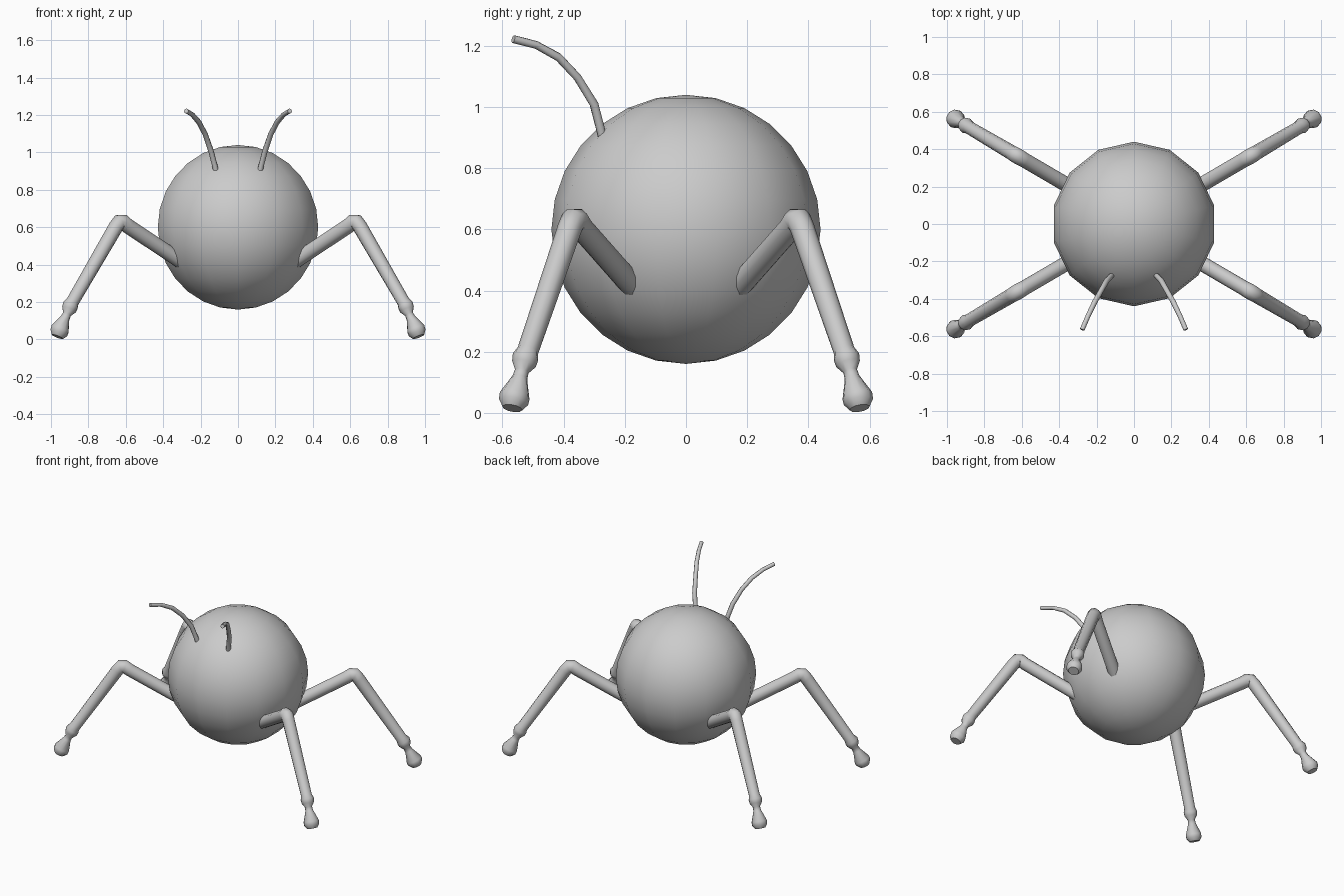
import bpy, bmesh, math
from mathutils import Vector

if "Cube" in bpy.data.objects:
    bpy.data.objects.remove(bpy.data.objects["Cube"])


def finish(name, bm, angle=50):
    bmesh.ops.recalc_face_normals(bm, faces=bm.faces)
    mesh = bpy.data.meshes.new(name)
    bm.to_mesh(mesh)
    bm.free()
    ob = bpy.data.objects.new(name, mesh)
    bpy.context.collection.objects.link(ob)
    bpy.ops.object.select_all(action='DESELECT')
    ob.select_set(True)
    bpy.context.view_layer.objects.active = ob
    bpy.ops.object.shade_smooth_by_angle(angle=math.radians(angle))
    return ob


def tube(name, path, sides, sx=1, sy=1):
    """Sweep a round section along (x, y, z, radius) points, mirrored by sx, sy."""
    bm = bmesh.new()
    pts = [Vector(p[:3]) for p in path]
    # the path lies in (or near) one vertical plane, so use its normal as side axis
    span = pts[-1] - pts[0]
    plane = Vector((span.y, -span.x, 0)).normalized()
    rings = []
    for i, p in enumerate(pts):
        t = Vector()
        if i > 0:
            t += (p - pts[i - 1]).normalized()
        if i < len(pts) - 1:
            t += (pts[i + 1] - p).normalized()
        t.normalize()
        v = t.cross(plane).normalized()
        u = v.cross(t)
        ring = []
        for k in range(sides):
            a = 2 * math.pi * k / sides
            q = p + (u * math.cos(a) + v * math.sin(a)) * path[i][3]
            ring.append(bm.verts.new((q.x * sx, q.y * sy, q.z)))
        rings.append(ring)
    for a, b in zip(rings, rings[1:]):
        for k in range(sides):
            n = (k + 1) % sides
            bm.faces.new((a[k], a[n], b[n], b[k]))
    bm.faces.new(rings[0])
    bm.faces.new(rings[-1])
    return finish(name, bm)


# Round body
bm = bmesh.new()
bmesh.ops.create_uvsphere(bm, u_segments=14, v_segments=14, radius=0.44)
bmesh.ops.translate(bm, verts=bm.verts, vec=(0, 0, 0.6))
finish("body", bm)

# Bent legs: thigh, knee, shin, flared cuff, thin ankle, foot
leg = [
    (0.27, 0.157, 0.395, 0.040),
    (0.590, 0.344, 0.607, 0.040),
    (0.614, 0.358, 0.628, 0.042),
    (0.635, 0.370, 0.628, 0.042),
    (0.653, 0.381, 0.602, 0.040),
    (0.884, 0.517, 0.203, 0.035),
    (0.896, 0.525, 0.182, 0.043),
    (0.904, 0.530, 0.160, 0.040),
    (0.914, 0.537, 0.136, 0.023),
    (0.924, 0.543, 0.115, 0.025),
    (0.951, 0.560, 0.056, 0.050),
    (0.958, 0.564, 0.036, 0.049),
    (0.966, 0.568, 0.015, 0.033),
]
for sy, end in ((-1, "front"), (1, "back")):
    for sx, side in ((1, "right"), (-1, "left")):
        tube(f"{end}_{side}_leg", leg, 10, sx, sy)

# Curved antennae
antenna = [
    (0.118, -0.273, 0.90, 0.015),
    (0.124, -0.280, 0.93, 0.015),
    (0.145, -0.301, 1.01, 0.015),
    (0.175, -0.355, 1.097, 0.014),
    (0.210, -0.417, 1.163, 0.014),
    (0.245, -0.490, 1.203, 0.013),
    (0.277, -0.565, 1.222, 0.013),
]
for sx, side in ((1, "right"), (-1, "left")):
    tube(f"{side}_antenna", antenna, 8, sx)
